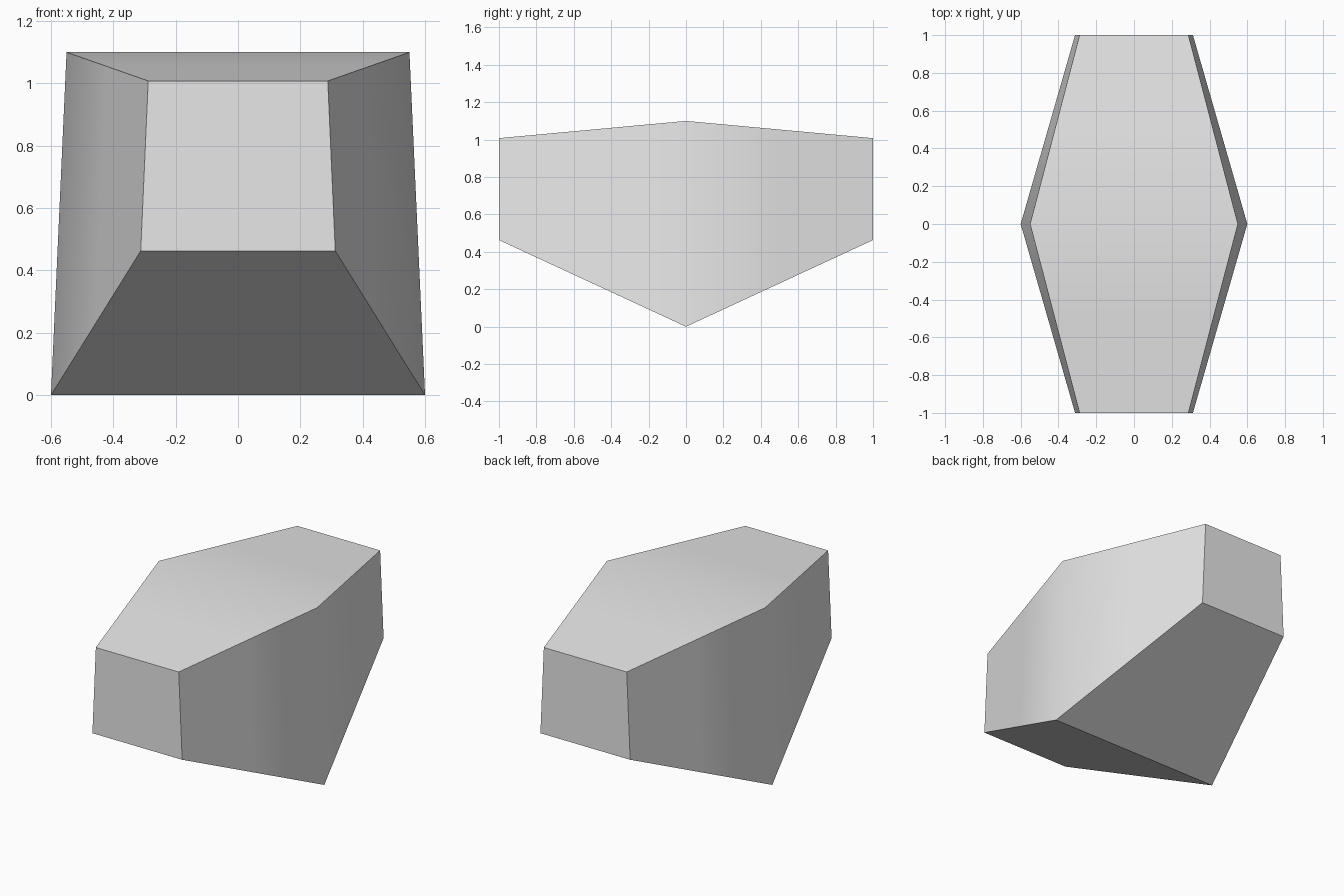
import bpy
import bmesh
import math

cube = bpy.data.objects.get("Cube")
if cube:
    bpy.data.objects.remove(cube, do_unlink=True)

grey = bpy.data.materials.new("light_grey")
grey.use_nodes = True
colour = (0.8, 0.8, 0.8, 1)
grey.diffuse_color = colour
grey.node_tree.nodes["Principled BSDF"].inputs["Base Color"].default_value = colour


def section(bm, y, half_bottom, z_bottom, half_top, z_top):
    """Ring of four corners across the body at depth y."""
    return [bm.verts.new(p) for p in (
        (-half_bottom, y, z_bottom), (half_bottom, y, z_bottom),
        (half_top, y, z_top), (-half_top, y, z_top))]


# Faceted block: small ends lofted to a wide, deep middle
bm = bmesh.new()
end = (0.312, 0.463, 0.288, 1.008)
rings = [section(bm, -1, *end),
         section(bm, 0, 0.6, 0, 0.55, 1.1),
         section(bm, 1, *end)]
for a, b in zip(rings, rings[1:]):
    for i in range(4):
        j = (i + 1) % 4
        bm.faces.new((a[i], a[j], b[j], b[i]))
bm.faces.new(rings[0])
bm.faces.new(rings[-1])

# Halve the faces so the soft shading stays near the middle
bmesh.ops.subdivide_edges(bm, edges=bm.edges[:], cuts=1, use_grid_fill=True)
bmesh.ops.recalc_face_normals(bm, faces=bm.faces[:])
mesh = bpy.data.meshes.new("faceted_block")
bm.to_mesh(mesh)
bm.free()
mesh.materials.append(grey)

block = bpy.data.objects.new("faceted_block", mesh)
bpy.context.collection.objects.link(block)
bpy.ops.object.select_all(action="DESELECT")
block.select_set(True)
bpy.context.view_layer.objects.active = block
bpy.ops.object.shade_smooth_by_angle(angle=math.radians(40))
